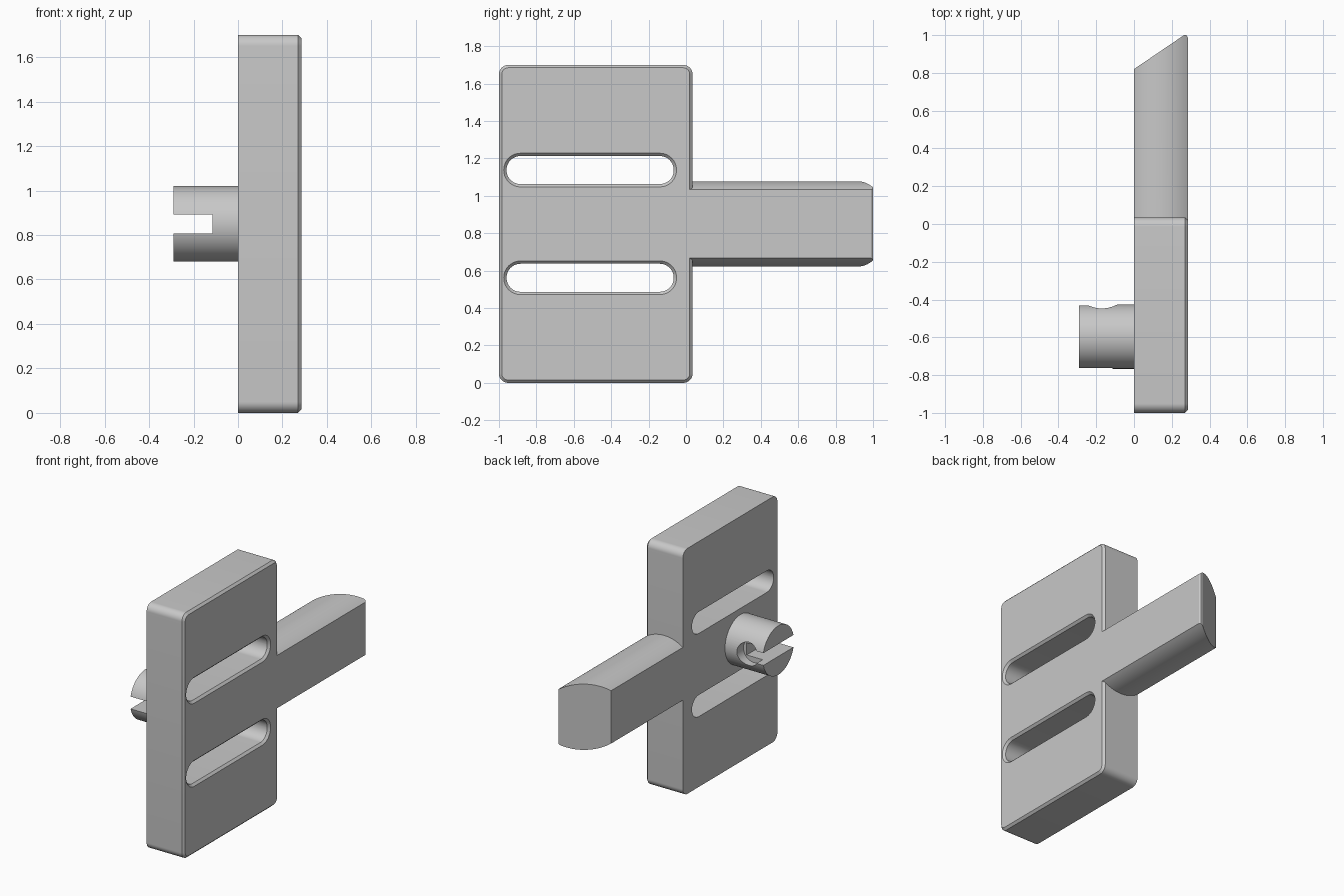
import bpy, bmesh, math
from mathutils import Vector

cube = bpy.data.objects.get("Cube")
if cube:
    bpy.data.objects.remove(cube, do_unlink=True)

grey = bpy.data.materials.new("plain grey")
grey.use_nodes = True
colour = (0.58, 0.58, 0.58, 1)
grey.diffuse_color = colour
grey.node_tree.nodes["Principled BSDF"].inputs["Base Color"].default_value = colour

THICK, CHAMFER, MID = 0.285, 0.015, 0.85


def loft(name, rings, planes=()):
    """Skin matching rings, cap the ends, then trim with (point, normal) planes."""
    bm = bmesh.new()
    loops = [[bm.verts.new(p) for p in ring] for ring in rings]
    n = len(loops[0])
    for a, b in zip(loops, loops[1:]):
        for i in range(n):
            j = (i + 1) % n
            bm.faces.new((a[i], a[j], b[j], b[i]))
    bm.faces.new(loops[0])
    bm.faces.new(loops[-1])
    for co, no in planes:
        cut = bmesh.ops.bisect_plane(bm, geom=bm.verts[:] + bm.edges[:] + bm.faces[:],
                                     plane_co=co, plane_no=no, clear_outer=True)
        edges = [e for e in cut["geom_cut"] if isinstance(e, bmesh.types.BMEdge)]
        bmesh.ops.edgeloop_fill(bm, edges=edges)
    bmesh.ops.recalc_face_normals(bm, faces=bm.faces)
    mesh = bpy.data.meshes.new(name)
    bm.to_mesh(mesh)
    bm.free()
    mesh.materials.append(grey)
    obj = bpy.data.objects.new(name, mesh)
    bpy.context.collection.objects.link(obj)
    return obj


def rounded(x, cy, cz, hy, hz, r, steps=12):
    """Rounded rectangle in the plane of constant x."""
    ring = []
    corners = ((1, 1), (-1, 1), (-1, -1), (1, -1))
    for k, (sy, sz) in enumerate(corners):
        for i in range(steps + 1):
            a = math.pi / 2 * (k + i / steps)
            ring.append(Vector((x, cy + sy * (hy - r) + r * math.cos(a),
                                cz + sz * (hz - r) + r * math.sin(a))))
    return ring


def circle(centre, r, axis, n=64):
    ring = []
    for i in range(n):
        a = 2 * math.pi * i / n
        u, v = r * math.cos(a), r * math.sin(a)
        ring.append(Vector(centre) + Vector((0, u, v) if axis == "x" else (u, 0, v)))
    return ring


def carve(obj, cutters):
    bpy.context.view_layer.objects.active = obj
    for c in cutters:
        mod = obj.modifiers.new("cut", 'BOOLEAN')
        mod.operation, mod.solver, mod.object = 'DIFFERENCE', 'EXACT', c
        bpy.ops.object.modifier_apply(modifier=mod.name)
        bpy.data.objects.remove(c, do_unlink=True)


# Plate with rounded corners and a chamfered outer face
PY, HY = -0.4825, 0.5175
plate = loft("plate", [
    rounded(x, PY, MID, HY - d, MID - d, 0.05 - d)
    for x, d in ((0, 0), (THICK - CHAMFER, 0), (THICK, CHAMFER))])

# Two long slots with chamfered rims
slots = []
for side in (-1, 1):
    slots.append(loft("slot_cutter", [
        rounded(x, -0.5125, MID + side * 0.288, 0.447 + d, 0.075 + d, 0.0745 + d)
        for x, d in ((-0.1, 0), (THICK - CHAMFER, 0), (THICK + 0.02, CHAMFER + 0.02))]))
carve(plate, slots)

# Arm: flat sides, bowed top and bottom, slanted end with a blunt tip
FLAT, BULGE = 0.183, 0.045
half = THICK / 2
R = (half ** 2 + BULGE ** 2) / (2 * BULGE)
spread = math.asin(half / R)
section = []
for side in (1, -1):
    for i in range(25):
        a = side * spread * (1 - i / 12)
        section.append((half + R * math.sin(a),
                        MID + side * (FLAT + BULGE - R + R * math.cos(a))))
arm = loft("arm", [[Vector((x, y, z)) for x, z in section] for y in (0.02, 1.0)],
           planes=[((0, 0.82, MID), (-0.18, 0.265, 0)),
                   ((THICK, 0.988, MID), (0.012, 0.008, 0))])

# Round peg, split across its end and bored from the back
PEG = -0.597
peg = loft("peg", [circle((x, PEG, MID), 0.17, "x") for x in (-0.29, 0.01)])
split = loft("split_cutter", [rounded(x, PEG, MID, 0.3, 0.0425, 0.0005, 1)
                              for x in (-0.4, -0.115)])
bore = loft("bore_cutter", [circle((-0.17, y, MID), 0.08, "y") for y in (-0.5, -0.3)])
carve(peg, [split, bore])

# Smooth the curved faces, keep the edges crisp
bpy.ops.object.select_all(action='DESELECT')
for obj in (plate, arm, peg):
    obj.select_set(True)
bpy.context.view_layer.objects.active = plate
bpy.ops.object.shade_smooth_by_angle(angle=math.radians(25))
